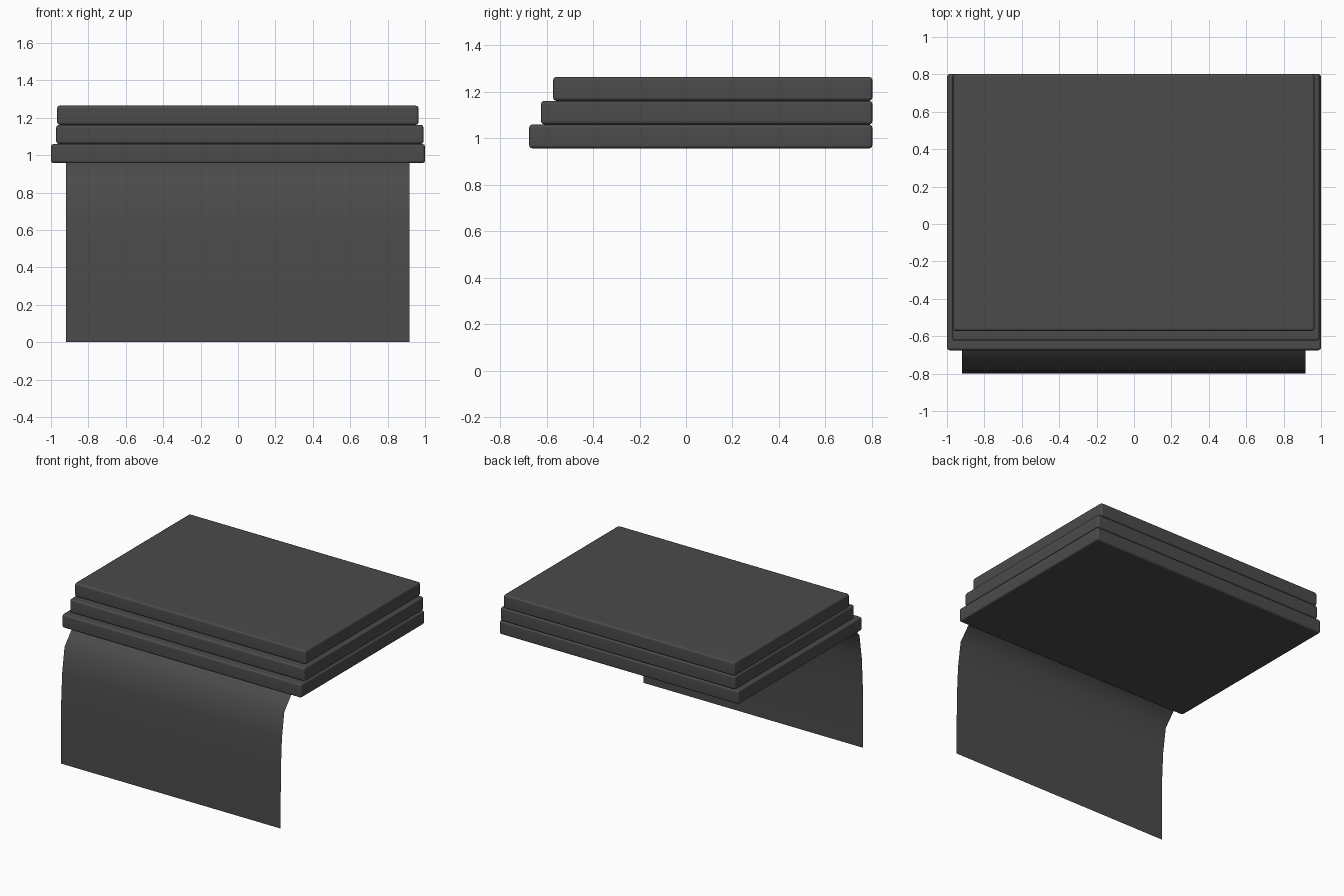
import bpy
import bmesh
from math import radians
from mathutils import Vector

if "Cube" in bpy.data.objects:
    bpy.data.objects.remove(bpy.data.objects["Cube"])

# Dark charcoal finish
dark = bpy.data.materials.new("charcoal")
dark.diffuse_color = (0.07, 0.07, 0.07, 1)
dark.use_nodes = True
dark.node_tree.nodes["Principled BSDF"].inputs["Base Color"].default_value = dark.diffuse_color


def add_object(name, bm):
    mesh = bpy.data.meshes.new(name)
    bm.to_mesh(mesh)
    bm.free()
    mesh.materials.append(dark)
    obj = bpy.data.objects.new(name, mesh)
    bpy.context.collection.objects.link(obj)
    for poly in mesh.polygons:
        poly.use_smooth = True
    return obj


def slab(name, low, high):
    low, high = Vector(low), Vector(high)
    bm = bmesh.new()
    bmesh.ops.create_cube(bm, size=1)
    for v in bm.verts:
        v.co = (low + high) / 2 + v.co * (high - low)
    obj = add_object(name, bm)
    bevel = obj.modifiers.new("soft_edges", "BEVEL")
    bevel.width = 0.014
    bevel.segments = 2
    bevel.limit_method = "ANGLE"
    bevel.angle_limit = radians(30)
    normals = obj.modifiers.new("even_shading", "WEIGHTED_NORMAL")
    normals.keep_sharp = True
    return obj


# Three stepped slabs, flush at the back
slab("bottom_slab", (-1.0, -0.675, 0.957), (1.0, 0.802, 1.06))
slab("middle_slab", (-0.972, -0.624, 1.06), (0.992, 0.802, 1.162))
slab("top_slab", (-0.967, -0.572, 1.162), (0.965, 0.802, 1.265))

# Thin curved sheet hanging from the front edge, its top tucked into the slab
profile = [(-0.80, 0.0), (-0.80, 0.22), (-0.797, 0.46), (-0.785, 0.68),
           (-0.757, 0.865), (-0.675, 0.96), (-0.62, 0.985)]
bm = bmesh.new()
rows = [[bm.verts.new((x, y, z)) for x in (-0.92, 0.917)] for y, z in profile]
for a, b in zip(rows, rows[1:]):
    bm.faces.new((a[0], a[1], b[1], b[0]))
add_object("front_sheet", bm)
